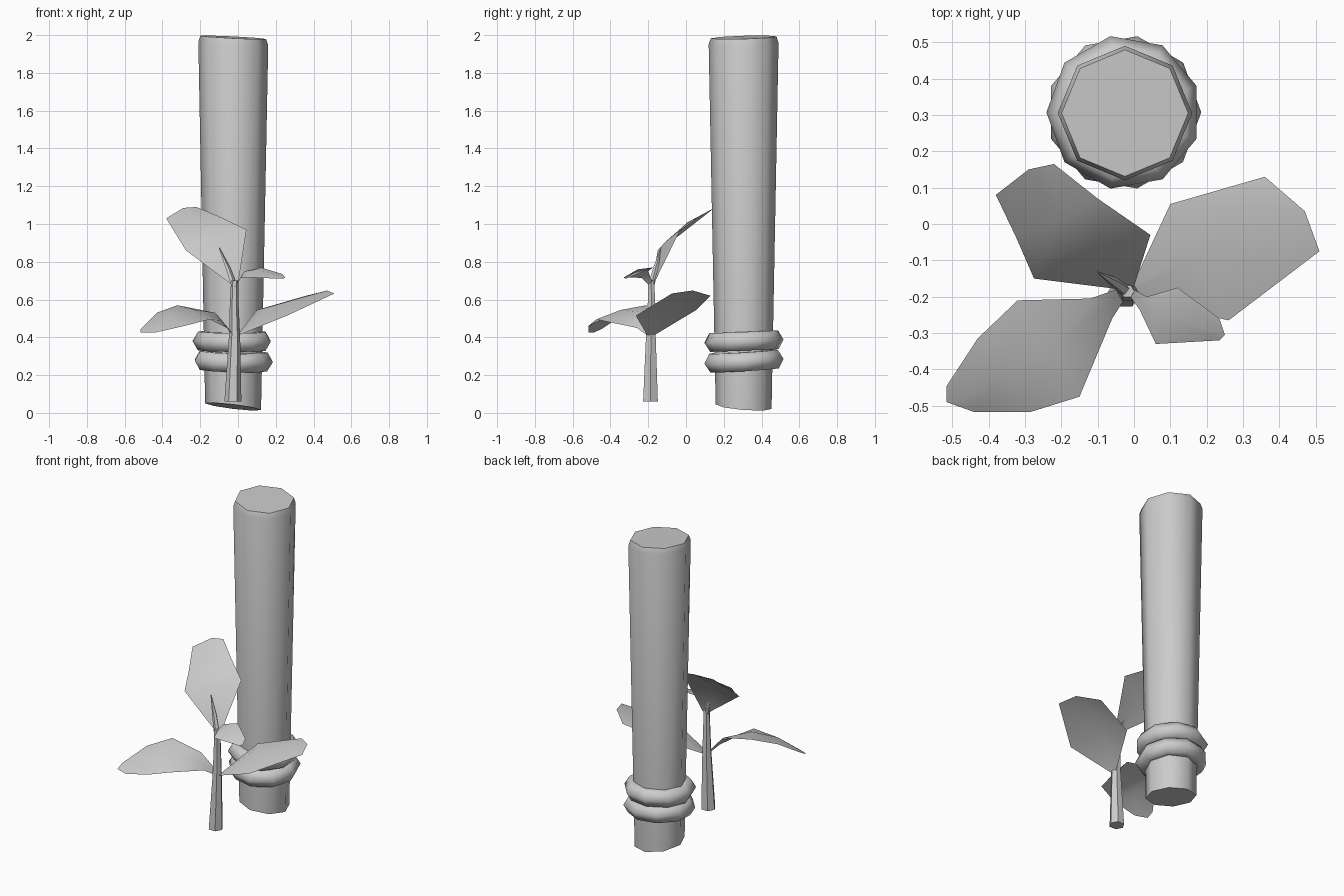
import bpy, math


def make_mesh(name, verts, faces, angle):
    me = bpy.data.meshes.new(name)
    me.from_pydata(verts, [], faces)
    me.update()
    ob = bpy.data.objects.new(name, me)
    bpy.context.collection.objects.link(ob)
    bpy.ops.object.select_all(action='DESELECT')
    ob.select_set(True)
    bpy.context.view_layer.objects.active = ob
    bpy.ops.object.shade_smooth_by_angle(angle=math.radians(angle))
    return ob


def loft(name, rings, sides):
    """Capped tube; each ring is (x, y, z, radius, x slope, y slope)."""
    verts, faces = [], []
    for x, y, z, r, sx, sy in rings:
        for i in range(sides):
            a = 2 * math.pi * i / sides
            dx, dy = r * math.cos(a), r * math.sin(a)
            verts.append((x + dx, y + dy, z + sx * dx + sy * dy))
    for k in range(len(rings) - 1):
        for i in range(sides):
            j = (i + 1) % sides
            a, b = k * sides, (k + 1) * sides
            faces.append((a + i, a + j, b + j, b + i))
    faces.append(tuple(reversed(range(sides))))
    top = (len(rings) - 1) * sides
    faces.append(tuple(range(top, top + sides)))
    return make_mesh(name, verts, faces, 50)


def leaf(name, rows):
    """Thin blade from rows of (left edge, midrib, right edge)."""
    verts = [p for row in rows for p in row]
    faces = []
    for k in range(len(rows) - 1):
        for c in range(2):
            a = 3 * k + c
            faces.append((a, a + 1, a + 4, a + 3))
    return make_mesh(name, verts, faces, 60)


# Support post with slanted ends and a softened top rim
loft("post", [(-0.026, 0.305, 0.033, 0.148, -0.12, -0.08),
              (-0.025, 0.305, 1.955, 0.185, -0.05, 0.02),
              (-0.025, 0.305, 1.988, 0.174, -0.05, 0.03)], 8)

# Two rope loops round the post
for name, z, turn, tx, ty in (("lower_loop", 0.275, 0.0, 0.06, 0.03),
                              ("upper_loop", 0.380, 0.35, 0.04, -0.01)):
    bpy.ops.mesh.primitive_torus_add(
        location=(-0.028, 0.307, z), rotation=(tx, ty, turn),
        major_radius=0.156, minor_radius=0.057,
        major_segments=9, minor_segments=6)
    bpy.context.object.name = name
    bpy.ops.object.shade_smooth_by_angle(angle=math.radians(70))

# Plant stem and the rolled shoot at its top
loft("stem", [(-0.027, -0.188, 0.06, 0.045, 0, 0),
              (-0.018, -0.186, 0.42, 0.029, 0, 0),
              (-0.020, -0.182, 0.55, 0.024, 0, 0),
              (-0.018, -0.185, 0.70, 0.019, 0, 0)], 6)
loft("shoot", [(-0.020, -0.185, 0.67, 0.018, 0, 0),
               (-0.055, -0.160, 0.77, 0.014, 0, 0),
               (-0.100, -0.132, 0.875, 0.002, 0, 0)], 5)

# Four leaves
leaf("top_back_leaf", [
    ((-0.035, -0.180, 0.68), (-0.018, -0.175, 0.68), (0.000, -0.172, 0.68)),
    ((-0.275, -0.150, 0.86), (-0.125, -0.110, 0.905), (0.045, -0.030, 0.97)),
    ((-0.325, -0.035, 0.94), (-0.200, 0.010, 1.01), (-0.100, 0.070, 1.04)),
    ((-0.380, 0.080, 1.03), (-0.290, 0.150, 1.085), (-0.220, 0.165, 1.09))])
leaf("top_small_leaf", [
    ((-0.010, -0.175, 0.68), (-0.005, -0.185, 0.68), (-0.010, -0.200, 0.68)),
    ((0.035, -0.200, 0.75), (0.025, -0.222, 0.735), (0.015, -0.235, 0.715)),
    ((0.120, -0.175, 0.77), (0.100, -0.255, 0.76), (0.060, -0.330, 0.717)),
    ((0.235, -0.260, 0.735), (0.250, -0.305, 0.715), (0.235, -0.320, 0.71))])
leaf("low_right_leaf", [
    ((-0.005, -0.170, 0.41), (0.000, -0.185, 0.41), (-0.005, -0.205, 0.41)),
    ((0.100, 0.055, 0.545), (0.160, -0.090, 0.56), (0.260, -0.265, 0.515)),
    ((0.360, 0.130, 0.62), (0.470, 0.035, 0.648), (0.510, -0.075, 0.632))])
leaf("low_left_leaf", [
    ((-0.035, -0.175, 0.43), (-0.030, -0.185, 0.42), (-0.025, -0.205, 0.41)),
    ((-0.120, -0.205, 0.53), (-0.090, -0.240, 0.49), (-0.060, -0.260, 0.45)),
    ((-0.320, -0.210, 0.57), (-0.225, -0.345, 0.545), (-0.150, -0.475, 0.495)),
    ((-0.430, -0.315, 0.53), (-0.360, -0.420, 0.515), (-0.285, -0.517, 0.46)),
    ((-0.515, -0.445, 0.445), (-0.515, -0.490, 0.425), (-0.440, -0.517, 0.425))])
